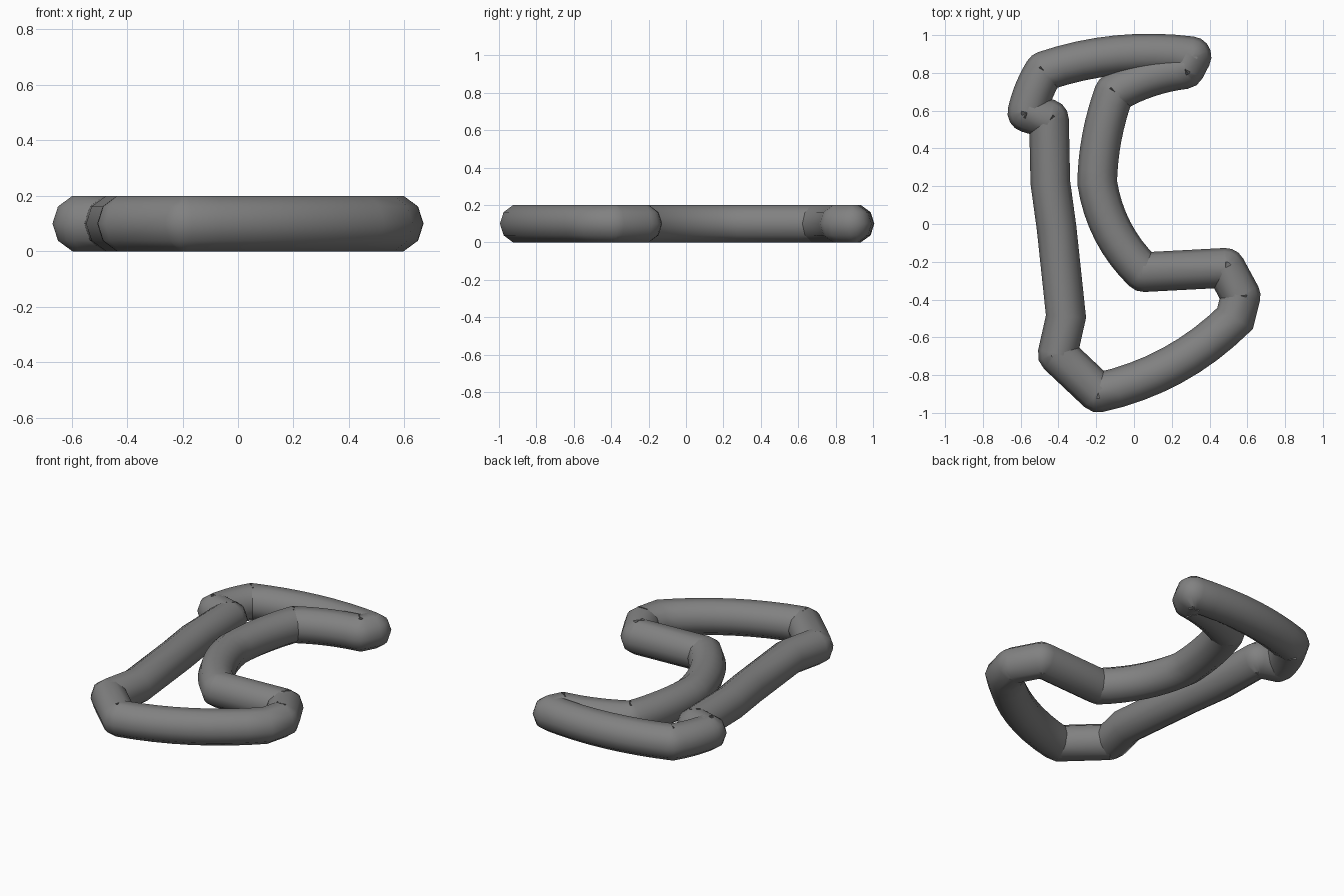
import bpy, bmesh, math
from mathutils import Vector

cube = bpy.data.objects.get("Cube")
if cube:
    bpy.data.objects.remove(cube, do_unlink=True)

RADIUS = 0.105
SIDES = 10
HEIGHT = 0.1      # centre line height

# Centre line corners: x, y, sideways bulge of the stretch to the next corner
CORNERS = [
    (-0.45, 0.555, 0), (-0.443, 0.22, 0), (-0.41, -0.02, 0), (-0.36, -0.49, 0),
    (-0.405, -0.69, 0), (-0.19, -0.893, -0.06), (0.535, -0.5, 0), (0.565, -0.38, 0),
    (0.485, -0.232, 0), (0.05, -0.255, 0.045), (-0.195, 0.22, 0.02),
    (-0.105, 0.695, 0.02), (0.27, 0.82, 0), (0.305, 0.888, -0.045),
    (-0.475, 0.81, -0.01), (-0.565, 0.59, 0),
]


def centre_line():
    points = []
    for i, (x, y, bulge) in enumerate(CORNERS):
        a = Vector((x, y))
        b = Vector(CORNERS[(i + 1) % len(CORNERS)][:2])
        d = (b - a).normalized()
        left = Vector((-d.y, d.x))
        steps = 8 if bulge else 1
        for k in range(steps):
            t = k / steps
            points.append(a.lerp(b, t) + left * bulge * 4 * t * (1 - t))
    return points


def ring_frames(points):
    """Yield centre, heading and width of each ring; sharp turns get a fan of rings."""
    for i, p in enumerate(points):
        d_in = p - points[i - 1]
        d_out = points[(i + 1) % len(points)] - p
        start = math.atan2(d_in.y, d_in.x)
        turn = math.atan2(d_in.x * d_out.y - d_in.y * d_out.x, d_in.dot(d_out))
        if abs(turn) < math.radians(38):
            yield p, start + turn / 2, RADIUS / math.cos(turn / 2)
        else:
            fan = max(2, round(abs(turn) / math.radians(24)))
            for k in range(fan + 1):
                yield p, start + turn * k / fan, RADIUS


# Closed tube
bm = bmesh.new()
rings = []
for p, heading, width in ring_frames(centre_line()):
    ring = []
    for s in range(SIDES):
        a = math.tau * s / SIDES
        side = math.cos(a) * width
        ring.append(bm.verts.new((p.x - math.sin(heading) * side,
                                  p.y + math.cos(heading) * side,
                                  HEIGHT + math.sin(a) * RADIUS)))
    rings.append(ring)
for i, ring in enumerate(rings):
    prev = rings[i - 1]
    for s in range(SIDES):
        n = (s + 1) % SIDES
        bm.faces.new((prev[s], prev[n], ring[n], ring[s]))
# Outward normals follow the winding of the tube
if bm.calc_volume(signed=True) < 0:
    bmesh.ops.reverse_faces(bm, faces=bm.faces[:])
mesh = bpy.data.meshes.new("bent_tube_outline")
bm.to_mesh(mesh)
bm.free()

tube = bpy.data.objects.new("bent_tube_outline", mesh)
bpy.context.collection.objects.link(tube)

# Plain grey
grey = bpy.data.materials.new("mid_grey")
grey.use_nodes = True
colour = (0.22, 0.22, 0.22, 1)
grey.diffuse_color = colour
grey.node_tree.nodes["Principled BSDF"].inputs["Base Color"].default_value = colour
mesh.materials.append(grey)

bpy.ops.object.select_all(action="DESELECT")
tube.select_set(True)
bpy.context.view_layer.objects.active = tube
bpy.ops.object.shade_smooth_by_angle(angle=math.radians(40))
